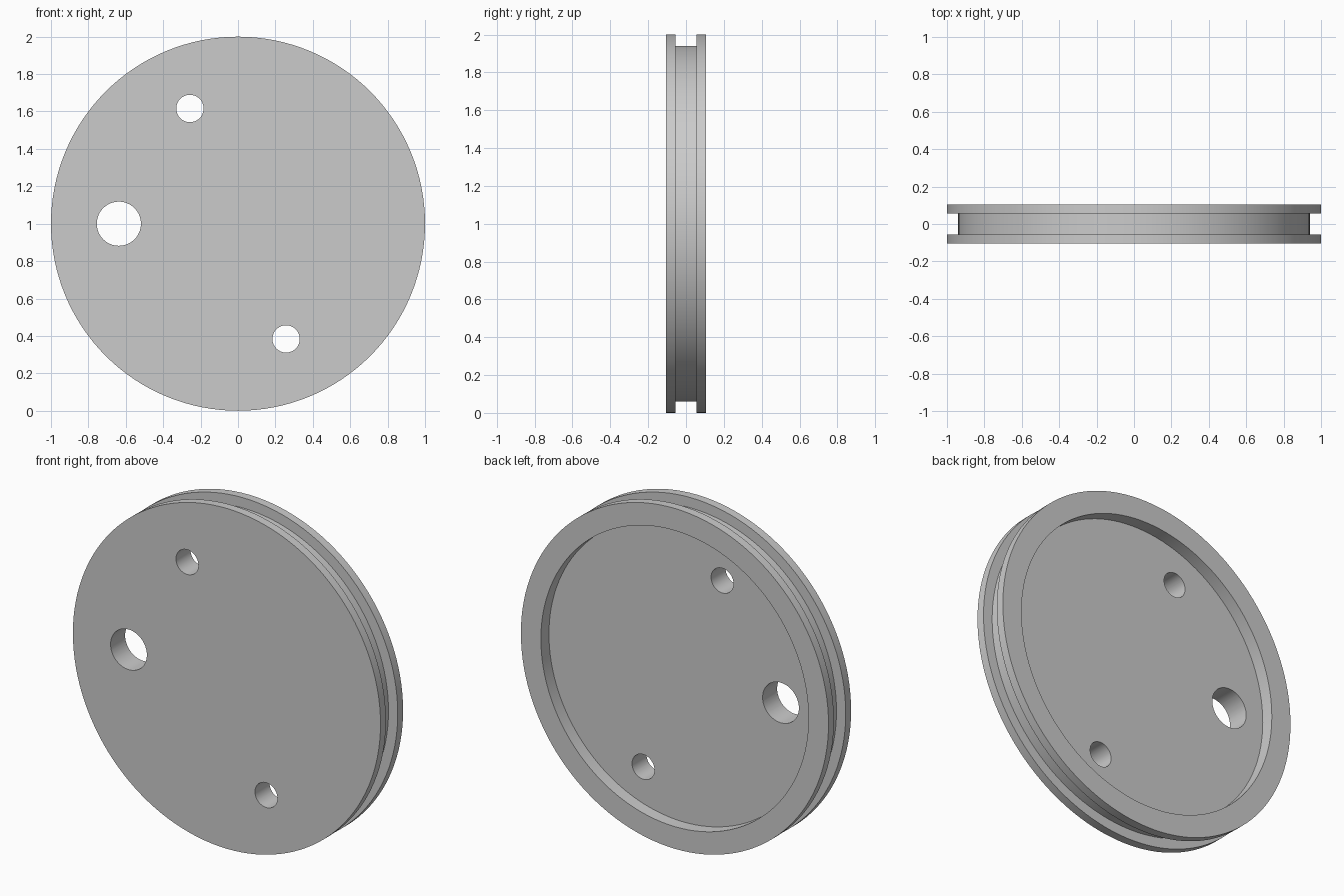
import bpy
import bmesh
from math import pi
from mathutils import Matrix, Vector

cube = bpy.data.objects.get("Cube")
if cube:
    bpy.data.objects.remove(cube, do_unlink=True)

SEGMENTS = 128
CENTRE = Vector((0, 0, 1))

grey = bpy.data.materials.new("plain_grey")
grey.use_nodes = True
colour = (0.6, 0.6, 0.6, 1)
grey.diffuse_color = colour
grey.node_tree.nodes["Principled BSDF"].inputs["Base Color"].default_value = colour


def add_object(name, bm):
    mesh = bpy.data.meshes.new(name)
    bm.to_mesh(mesh)
    bm.free()
    mesh.materials.append(grey)
    obj = bpy.data.objects.new(name, mesh)
    bpy.context.collection.objects.link(obj)
    return obj


def lathe(name, profile):
    """Revolve (radius, y) points around the y axis through the centre."""
    bm = bmesh.new()
    verts = [bm.verts.new((r, y, 1)) for r, y in profile]
    edges = [bm.edges.new(pair) for pair in zip(verts, verts[1:])]
    bmesh.ops.spin(bm, geom=verts + edges, cent=CENTRE, axis=(0, 1, 0),
                   angle=2 * pi, steps=SEGMENTS, use_merge=True)
    bmesh.ops.remove_doubles(bm, verts=bm.verts, dist=0.0001)
    bmesh.ops.recalc_face_normals(bm, faces=bm.faces)
    return add_object(name, bm)


# Disc with a groove around the edge and a recess in the back
half, groove, rim, floor = 0.105, 0.055, 0.94, 0.03
disc = lathe("grooved_disc", [
    (0, -half), (1, -half), (1, -groove), (rim, -groove),
    (rim, groove), (1, groove), (1, half), (0.87, half),
    (0.87, floor), (0, floor)])

# Through holes: one large, two small on opposite sides
bm = bmesh.new()
for x, z, radius in [(-0.637, 1, 0.118), (-0.257, 1.616, 0.073), (0.257, 0.384, 0.073)]:
    place = Matrix.Translation((x, 0, z)) @ Matrix.Rotation(pi / 2, 4, "X")
    bmesh.ops.create_cone(bm, cap_ends=True, segments=64, radius1=radius,
                          radius2=radius, depth=1, matrix=place)
cutter = add_object("hole_cutter", bm)
cutter.hide_render = True

bpy.ops.object.select_all(action="DESELECT")
bpy.context.view_layer.objects.active = disc
disc.select_set(True)
cut = disc.modifiers.new("holes", "BOOLEAN")
cut.object = cutter
cut.solver = "EXACT"
bpy.ops.object.modifier_apply(modifier=cut.name)
bpy.data.objects.remove(cutter, do_unlink=True)

bpy.ops.object.shade_smooth_by_angle(angle=pi / 6)
